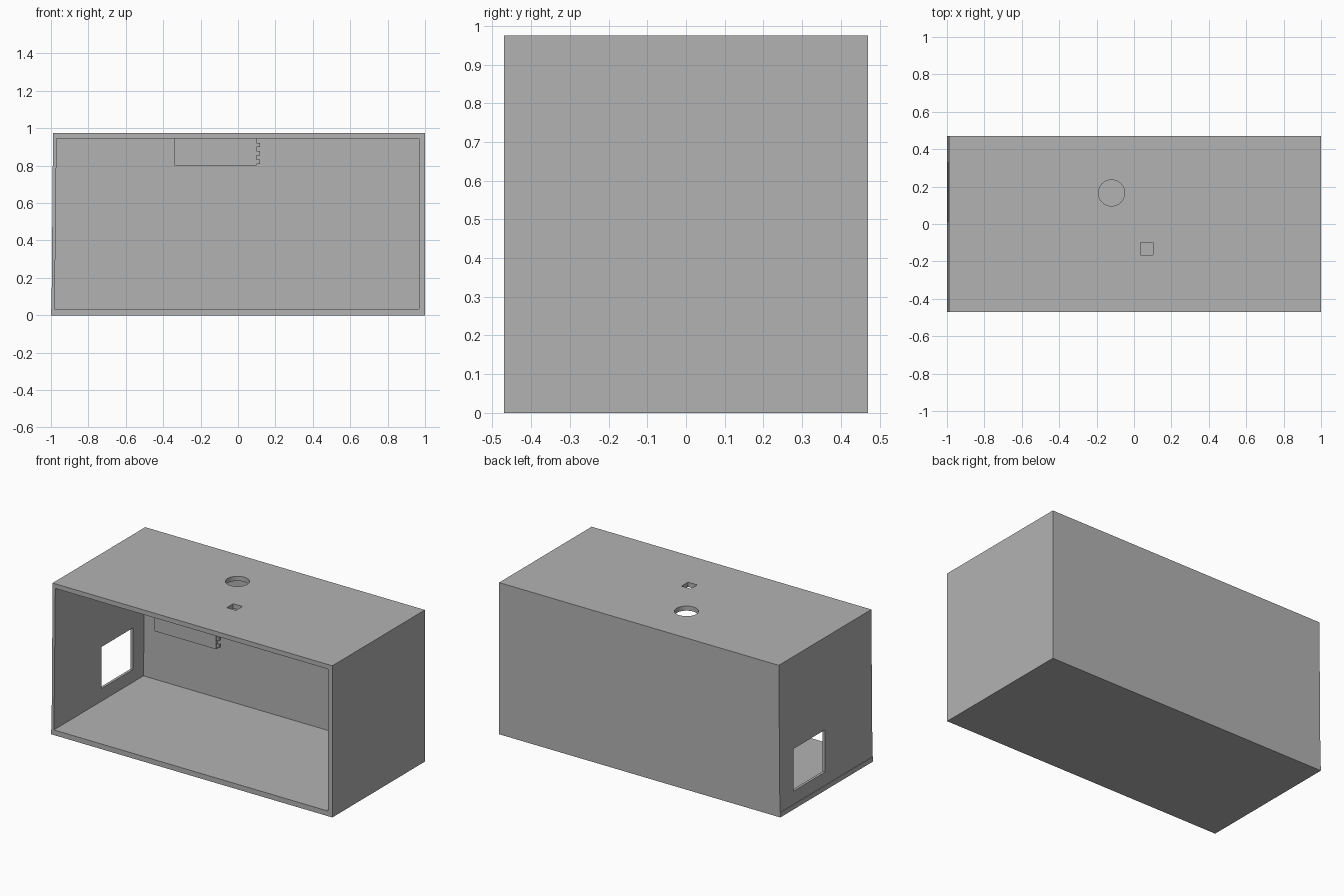
import bpy
import bmesh
from mathutils import Matrix, Vector

cube = bpy.data.objects.get("Cube")
if cube:
    bpy.data.objects.remove(cube, do_unlink=True)

grey = bpy.data.materials.new("plain grey")
grey.use_nodes = True
color = (0.45, 0.45, 0.45, 1)
grey.diffuse_color = color
grey.node_tree.nodes["Principled BSDF"].inputs["Base Color"].default_value = color


def add_object(name, bm):
    mesh = bpy.data.meshes.new(name)
    bmesh.ops.recalc_face_normals(bm, faces=bm.faces)
    bm.to_mesh(mesh)
    bm.free()
    obj = bpy.data.objects.new(name, mesh)
    mesh.materials.append(grey)
    bpy.context.collection.objects.link(obj)
    return obj


def box(name, low, high, lean=0.0):
    """Box between two corners; lean moves the top of its left end inward."""
    low, high = Vector(low), Vector(high)
    bm = bmesh.new()
    bmesh.ops.create_cube(bm, size=1)
    for v in bm.verts:
        top_left = v.co.x < 0 < v.co.z
        v.co = (low + high) / 2 + v.co * (high - low)
        if top_left:
            v.co.x += lean
    return add_object(name, bm)


def cut(target, cutter):
    """Subtract the cutter from the target, then discard the cutter."""
    cutter.hide_render = True
    mod = target.modifiers.new("cut", "BOOLEAN")
    mod.operation = "DIFFERENCE"
    mod.solver = "EXACT"
    mod.object = cutter
    bpy.context.view_layer.update()
    graph = bpy.context.evaluated_depsgraph_get()
    mesh = bpy.data.meshes.new_from_object(target.evaluated_get(graph))
    target.modifiers.clear()
    target.data = mesh
    bpy.data.objects.remove(cutter, do_unlink=True)


# Open-fronted shell with a slightly leaning left end
shell = box("cabinet_shell", (-0.997, -0.47, 0), (1, 0.47, 0.975), lean=0.008)
cut(shell, box("cavity", (-0.98, -0.6, 0.033), (0.968, 0.44, 0.945), lean=0.01))

# Opening in the end wall
cut(shell, box("side_opening", (-1.1, 0.01, 0.115), (-0.9, 0.33, 0.385)))

# Round and square openings in the top
bm = bmesh.new()
bmesh.ops.create_cone(bm, cap_ends=True, segments=48, radius1=0.07, radius2=0.07,
                      depth=0.2, matrix=Matrix.Translation((-0.12, 0.166, 0.975)))
cut(shell, add_object("round_opening", bm))
cut(shell, box("square_opening", (0.036, -0.166, 0.9), (0.102, -0.1, 1.1)))

# Floor edge that projects a little beyond the end wall
box("floor_edge", (-1, -0.47, 0), (-0.985, 0.47, 0.031))

# Hanging plate under the top, with small tabs on its end
box("hanging_plate", (-0.34, -0.365, 0.8), (0.1, -0.345, 0.95))
for i in range(3):
    z = 0.81 + i * 0.045
    box(f"plate_tab_{i + 1}", (0.095, -0.36, z), (0.117, -0.34, z + 0.022))
